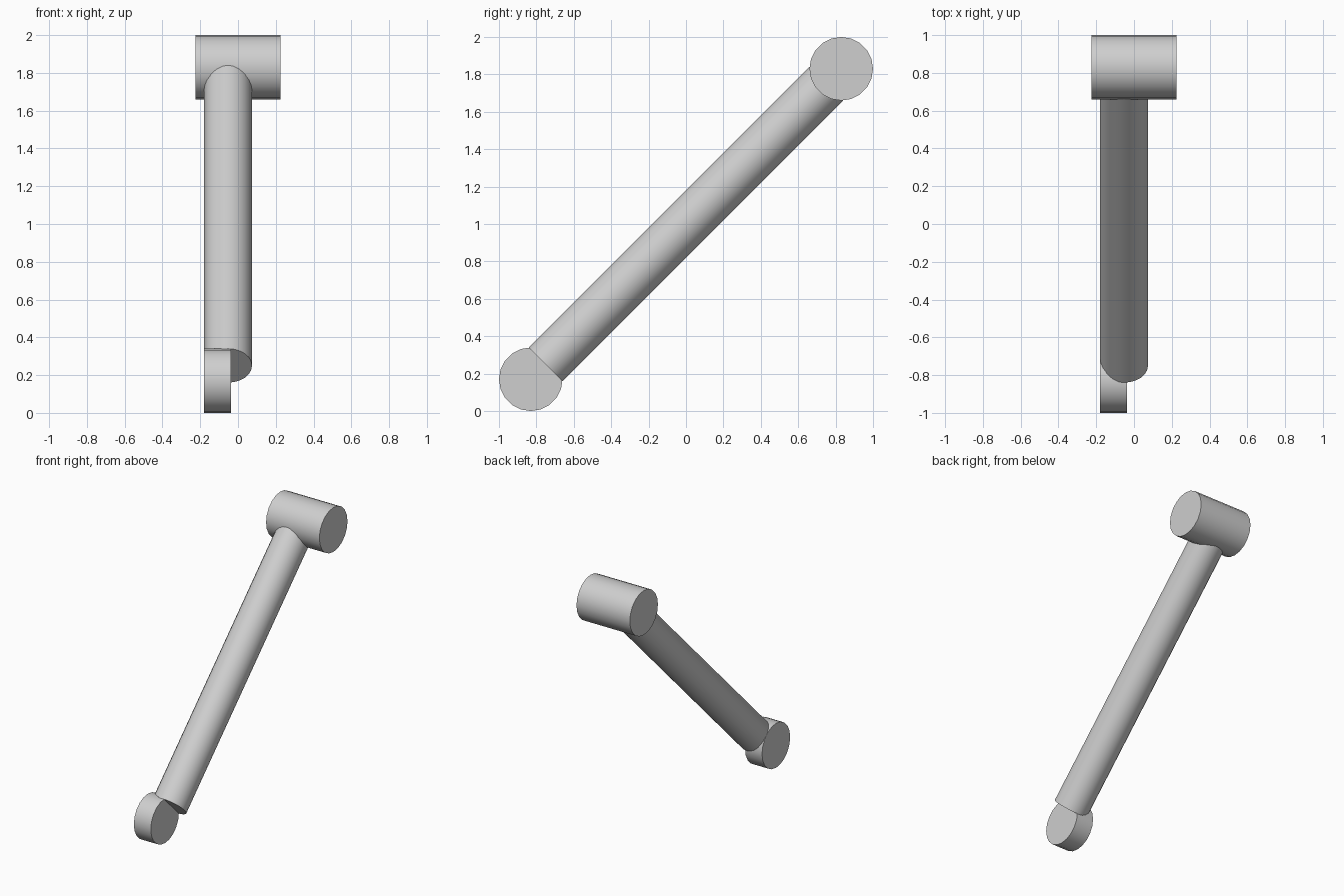
import bpy
import math
from mathutils import Vector

if "Cube" in bpy.data.objects:
    bpy.data.objects.remove(bpy.data.objects["Cube"], do_unlink=True)

# One plain grey for the whole linkage
grey = bpy.data.materials.new("plain_grey")
grey.use_nodes = True
colour = (0.62, 0.62, 0.62, 1)
grey.diffuse_color = colour
grey.node_tree.nodes["Principled BSDF"].inputs["Base Color"].default_value = colour


def rod(name, start, end, radius, sides):
    """Capped cylinder running between two points."""
    start, end = Vector(start), Vector(end)
    axis = end - start
    bpy.ops.mesh.primitive_cylinder_add(
        vertices=sides, radius=radius, depth=axis.length,
        location=(start + end) / 2,
        rotation=axis.to_track_quat("Z", "Y").to_euler())
    ob = bpy.context.object
    ob.name = name
    ob.data.materials.append(grey)
    bpy.ops.object.shade_smooth_by_angle(angle=math.radians(35))
    return ob


R = 0.17        # radius of both bosses
C = 1 - R       # offset of the boss centres
TUBE_X = -0.053

# Wide upper boss
rod("upper_boss", (-0.225, C, 1 + C), (0.225, C, 1 + C), R, 20)

# Narrow lower boss, flush with the right side of the tube
rod("lower_boss", (-0.18, -C, R), (-0.037, -C, R), R, 20)

# Slanted tube, its flat ends sunk into the bosses
rod("slanted_tube", (TUBE_X, -0.75, 0.25), (TUBE_X, 0.75, 1.75), 0.127, 24)
